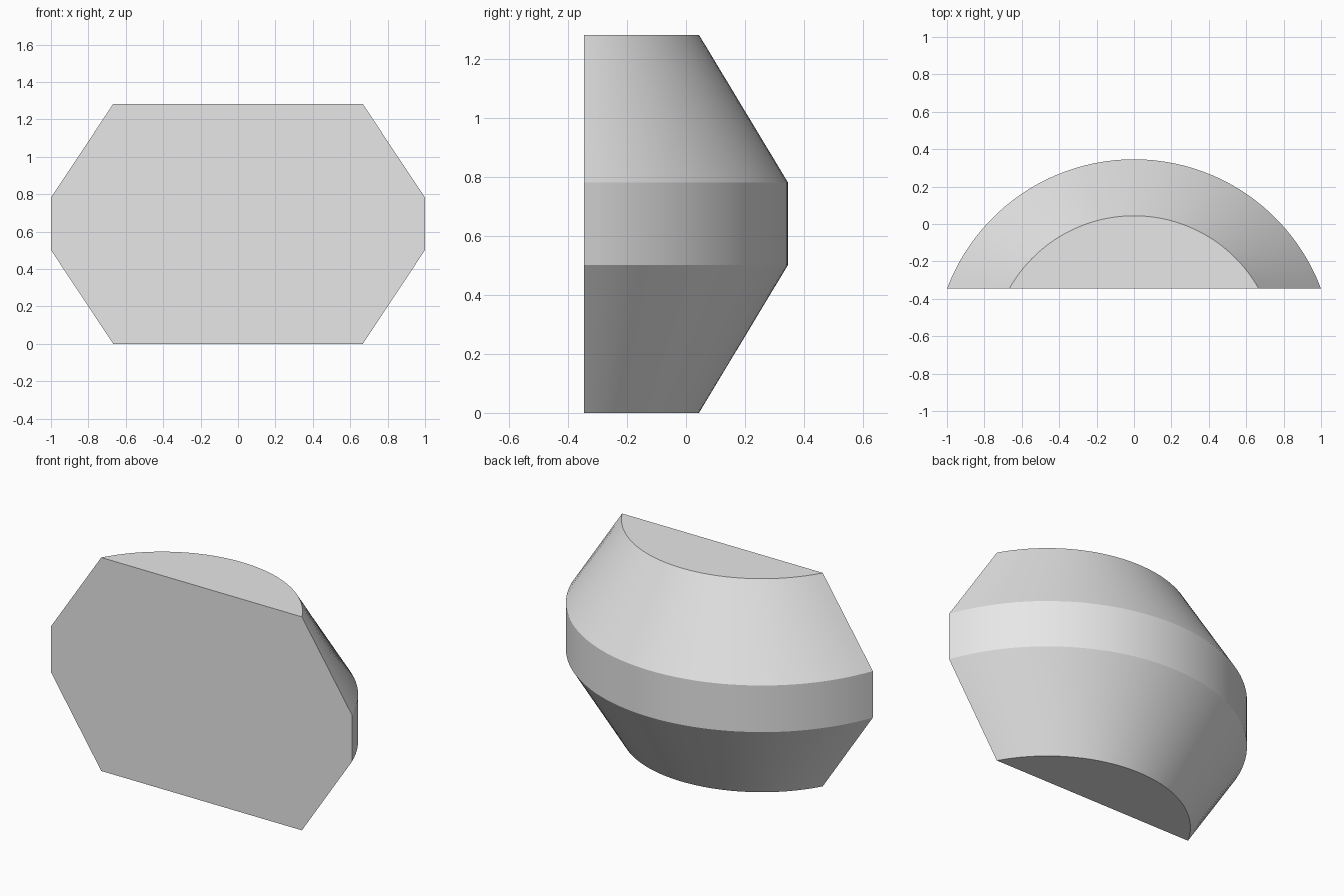
import bpy, bmesh, math

cube = bpy.data.objects.get("Cube")
if cube:
    bpy.data.objects.remove(cube, do_unlink=True)

FRONT_Y = -0.346
SEGMENTS = 48

# One flat grey for the whole body
grey = bpy.data.materials.new("plain_grey")
grey.use_nodes = True
colour = (0.8, 0.8, 0.8, 1)
grey.diffuse_color = colour
grey.node_tree.nodes["Principled BSDF"].inputs["Base Color"].default_value = colour


def arc_section(half_width, depth, z):
    """Circular segment bulging to the back from the flat front plane."""
    radius = (half_width ** 2 + depth ** 2) / (2 * depth)
    centre_y = FRONT_Y + depth - radius
    sweep = math.atan2(half_width, FRONT_Y - centre_y)
    points = []
    for i in range(SEGMENTS + 1):
        a = sweep * (1 - 2 * i / SEGMENTS)
        points.append((radius * math.sin(a), centre_y + radius * math.cos(a), z))
    return points


# Stacked sections: half width, depth, height
profile = [(0.667, 0.39, 0), (1, 0.692, 0.502), (1, 0.692, 0.782), (0.667, 0.39, 1.283)]

bm = bmesh.new()
rings = [[bm.verts.new(p) for p in arc_section(*s)] for s in profile]

# Curved back bands
for low, high in zip(rings, rings[1:]):
    for i in range(SEGMENTS):
        bm.faces.new((low[i], low[i + 1], high[i + 1], high[i]))

# Flat bottom, top and front
bm.faces.new(rings[0])
bm.faces.new(rings[-1])
bm.faces.new([r[0] for r in rings] + [r[-1] for r in reversed(rings)])
bmesh.ops.recalc_face_normals(bm, faces=bm.faces)

mesh = bpy.data.meshes.new("half_barrel_body")
bm.to_mesh(mesh)
bm.free()
mesh.materials.append(grey)
body = bpy.data.objects.new("half_barrel_body", mesh)
bpy.context.collection.objects.link(body)

# Smooth around the curve, crisp at the ridges
bpy.ops.object.select_all(action="DESELECT")
body.select_set(True)
bpy.context.view_layer.objects.active = body
bpy.ops.object.shade_smooth_by_angle(angle=math.radians(20))
